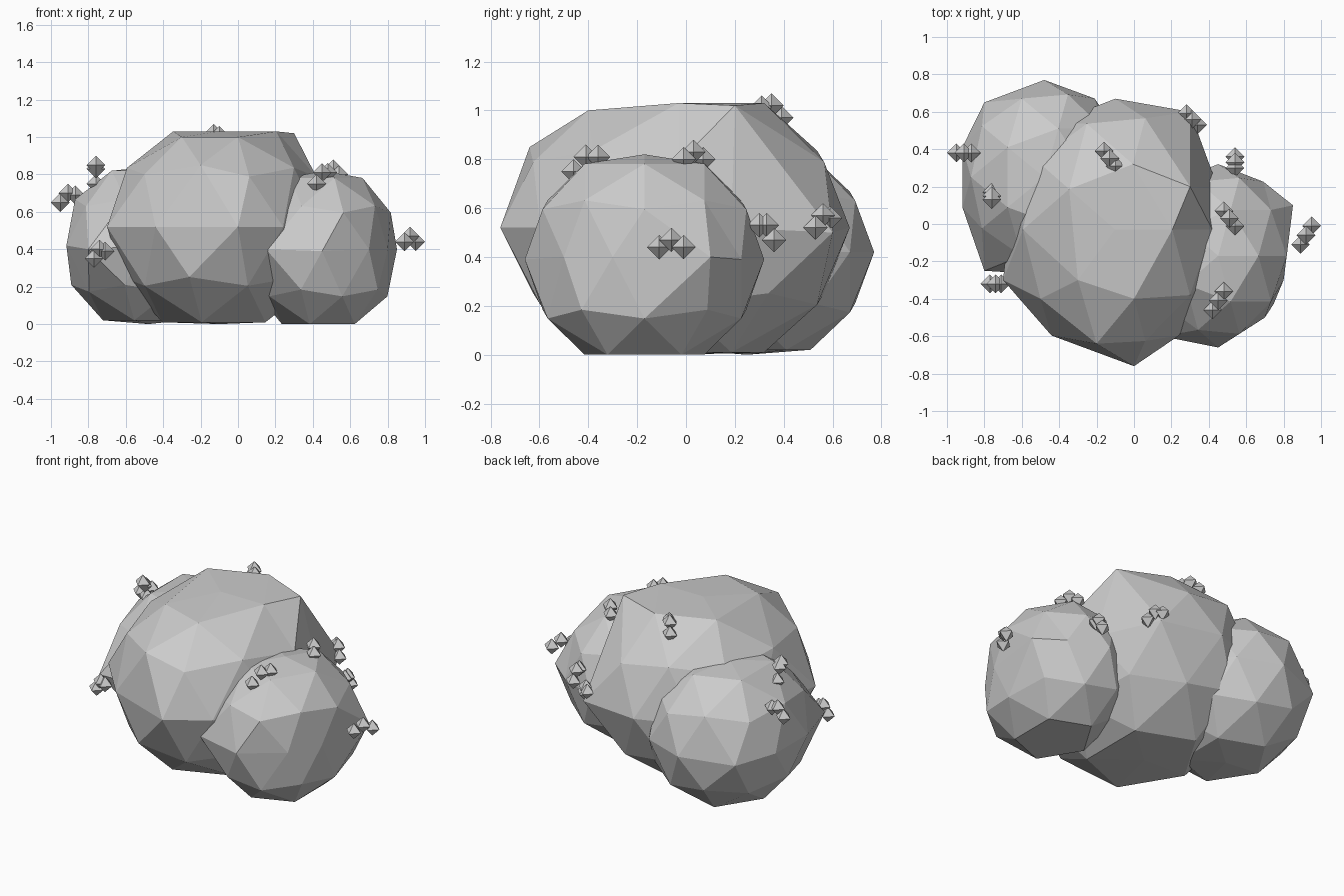
import bpy
import bmesh
from mathutils import Vector

if "Cube" in bpy.data.objects:
    bpy.data.objects.remove(bpy.data.objects["Cube"])

shade = (.6, .6, .6, 1)
grey = bpy.data.materials.new("plain_grey")
grey.use_nodes = True
grey.diffuse_color = shade
grey.node_tree.nodes["Principled BSDF"].inputs["Base Color"].default_value = shade


def finish(name, bm):
    """Turn a bmesh into a flat-shaded object."""
    mesh = bpy.data.meshes.new(name)
    bm.to_mesh(mesh)
    bm.free()
    mesh.materials.append(grey)
    obj = bpy.data.objects.new(name, mesh)
    bpy.context.collection.objects.link(obj)


def lobe(name, center, radii, top, pulls):
    """Faceted ball, flattened below and on top, with a few corners pulled out."""
    bm = bmesh.new()
    bmesh.ops.create_icosphere(bm, subdivisions=2, radius=1)
    center, radii = Vector(center), Vector(radii)
    for vert in bm.verts:
        vert.co = vert.co.normalized() * radii + center
    free = list(bm.verts)
    for target in map(Vector, pulls):
        nearest = min(free, key=lambda vert: (vert.co - target).length)
        nearest.co = target
        free.remove(nearest)
    for vert in bm.verts:
        vert.co.z = min(max(vert.co.z, 0), top)
    finish(name, bm)


# Three overlapping faceted lobes
lobe("main_lobe", center=(-.1, -.03, .52), radii=(.58, .7, .6), top=1.03, pulls=[
    (0, -.76, .52), (-.2, -.64, .85), (-.7, -.3, .52), (-.5, -.4, .8),
    (0, -.4, 1), (-.3, -.3, 1), (.3, .2, 1.02), (.3, .6, .5),
])
lobe("right_lobe", center=(.45, -.17, .39), radii=(.41, .49, .46), top=.82, pulls=[
    (.7, -.5, .4), (.8, -.3, .4), (.85, .1, .4), (.15, -.6, .4),
])
lobe("left_lobe", center=(-.48, .25, .42), radii=(.46, .52, .47), top=.84, pulls=[
    (-.8, .65, .4), (-.8, -.25, .4),
])


def berries(name, center, spread):
    """Three small eight-sided berries lying close together around a point."""
    bm = bmesh.new()
    spread, lift = Vector(spread), Vector((0, 0, .03))
    for step in (-1, 0, 1):
        ball = bmesh.ops.create_icosphere(bm, subdivisions=1, radius=1)["verts"]
        bmesh.ops.delete(bm, geom=ball, context="VERTS")
        spot = Vector(center) + spread * step + lift * (1 - abs(step))
        tips = []
        for axis in range(3):
            for side in (-1, 1):
                tip = spot.copy()
                tip[axis] += side * .05
                tips.append(bm.verts.new(tip))
        bmesh.ops.convex_hull(bm, input=tips)
    finish(name, bm)


# Berry clusters around the lobes
berries("front_berries", center=(.45, -.41, .78), spread=(.03, .05, .03))
berries("middle_berries", center=(.51, .03, .8), spread=(.03, -.04, 0))
berries("outer_berries", center=(.92, -.06, .44), spread=(.03, .05, 0))
berries("rear_berries", center=(.54, .33, .5), spread=(0, .03, -.03))
berries("back_berries", center=(.31, .56, .54), spread=(-.03, .03, .02))
berries("top_berries", center=(-.13, .35, .99), spread=(.03, -.04, .02))
berries("side_berries", center=(-.91, .38, .67), spread=(.04, 0, .02))
berries("upper_berries", center=(-.76, .15, .8), spread=(0, -.02, .05))
berries("low_berries", center=(-.74, -.32, .37), spread=(.03, 0, .02))
